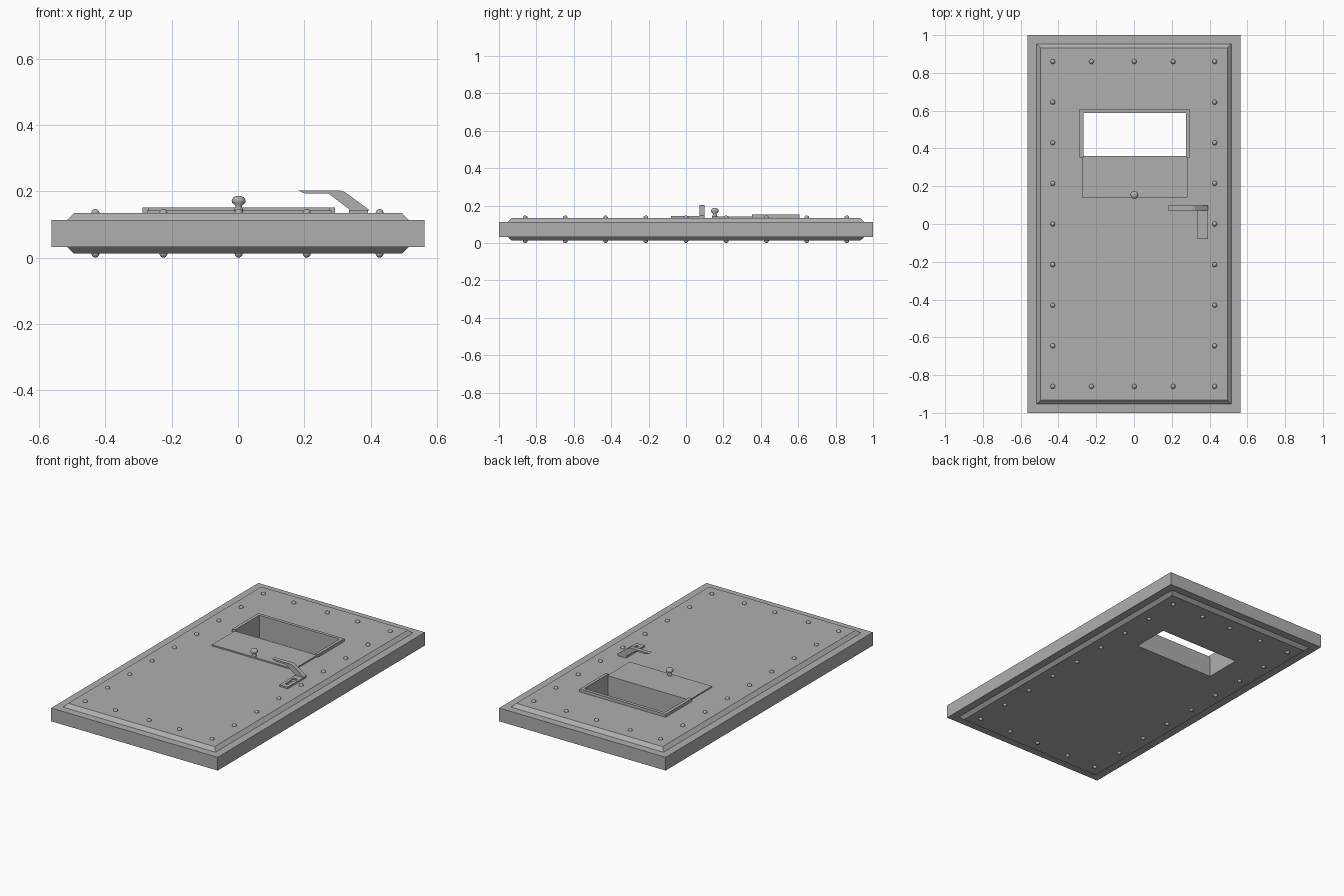
import bpy, bmesh, math
from mathutils import Matrix

if "Cube" in bpy.data.objects:
    bpy.data.objects.remove(bpy.data.objects["Cube"])

steel = bpy.data.materials.new("dark_steel")
steel.diffuse_color = (0.43, 0.43, 0.43, 1)
steel.use_nodes = True
steel.node_tree.nodes["Principled BSDF"].inputs["Base Color"].default_value = steel.diffuse_color


def finish(name, bm):
    bmesh.ops.recalc_face_normals(bm, faces=bm.faces[:])
    mesh = bpy.data.meshes.new(name)
    bm.to_mesh(mesh)
    bm.free()
    mesh.materials.append(steel)
    ob = bpy.data.objects.new(name, mesh)
    bpy.context.collection.objects.link(ob)
    return ob


def rings(name, loops, closed=False):
    """Skin a stack of equal-length vertex loops; closed joins last to first."""
    bm = bmesh.new()
    vs = [[bm.verts.new(p) for p in loop] for loop in loops]
    n = len(loops[0])
    for k in range(len(vs) if closed else len(vs) - 1):
        a, b = vs[k], vs[(k + 1) % len(vs)]
        for i in range(n):
            j = (i + 1) % n
            bm.faces.new((a[i], a[j], b[j], b[i]))
    if not closed:
        bm.faces.new(vs[0])
        bm.faces.new(vs[-1])
    return finish(name, bm)


def rect(x0, x1, y0, y1, z):
    return [(x0, y0, z), (x1, y0, z), (x1, y1, z), (x0, y1, z)]


def box(name, x0, x1, y0, y1, z0, z1):
    return rings(name, [rect(x0, x1, y0, y1, z) for z in (z0, z1)])


def prism_z(name, pts, z0, z1):
    return rings(name, [[(x, y, z) for x, y in pts] for z in (z0, z1)])


def lathe(name, profile, cx, cy, n=12):
    return rings(name, [[(cx + r * math.cos(2 * math.pi * i / n),
                          cy + r * math.sin(2 * math.pi * i / n), z)
                         for i in range(n)] for r, z in profile])


BOT, TOP = 0.013, 0.134

# door slab: thick frame, chamfered panel on both faces, window through it
window = (-0.268, 0.275, 0.36, 0.588)
outline = [(0.495, 0.932, BOT), (0.515, 0.953, 0.032), (0.563, 1.0, 0.032),
           (0.563, 1.0, 0.113), (0.515, 0.953, 0.113), (0.495, 0.932, TOP)]
rings("door_slab", [rect(*window, BOT)]
      + [rect(-hx, hx, -hy, hy, z) for hx, hy, z in outline]
      + [rect(*window, TOP)], closed=True)

# raised window surround, open at the bottom
prism_z("window_surround", [(-0.288, 0.353), (-0.268, 0.353), (-0.268, 0.588), (0.275, 0.588),
                            (0.275, 0.353), (0.293, 0.353), (0.293, 0.608), (-0.288, 0.608)],
        TOP - 0.002, 0.152)

# sliding shutter, pulled down, with its knob
box("shutter", -0.274, 0.282, 0.14, 0.36, TOP - 0.002, 0.142)
knob = lathe("shutter_knob", [(0.015, 0.14), (0.012, 0.148), (0.009, 0.156), (0.02, 0.166),
                              (0.021, 0.174), (0.016, 0.182), (0.007, 0.186)], 0.002, 0.154)

# lock plate with keyhole
plate = box("lock_plate", 0.335, 0.392, -0.08, 0.098, TOP - 0.002, 0.144)
hole = [(0.363 + 0.016 * math.cos(math.radians(a)), 0.024 + 0.016 * math.sin(math.radians(a)))
        for a in range(-60, 241, 25)]
cutter = prism_z("keyhole_cutter", hole + [(0.355, -0.054), (0.371, -0.054)], 0.137, 0.16)
cutter.hide_render = True
cutter.hide_viewport = True
cutter.display_type = 'WIRE'
cut = plate.modifiers.new("keyhole", 'BOOLEAN')
cut.operation = 'DIFFERENCE'
cut.solver = 'EXACT'
cut.object = cutter

# bent lever handle
lever = [(0.18, 0.203), (0.306, 0.203), (0.322, 0.198), (0.393, 0.146), (0.393, 0.14),
         (0.334, 0.14), (0.334, 0.147), (0.273, 0.193), (0.203, 0.193)]
rings("door_handle", [[(x, y, z) for x, z in lever] for y in (0.072, 0.098)])

# domed rivets around the edge on both faces
bm = bmesh.new()
spots = [(x, 0.86 - 0.215 * i) for x in (-0.43, 0.427) for i in range(9)]
spots += [(x, y) for x in (-0.225, 0.002, 0.207) for y in (-0.86, 0.86)]
for x, y in spots:
    for z in (BOT, TOP):
        bmesh.ops.create_uvsphere(bm, u_segments=10, v_segments=6, radius=0.013,
                                  matrix=Matrix.Translation((x, y, z)))
rivets = finish("rivets", bm)

# smooth only the round parts
for ob in (knob, rivets):
    for p in ob.data.polygons:
        p.use_smooth = True
